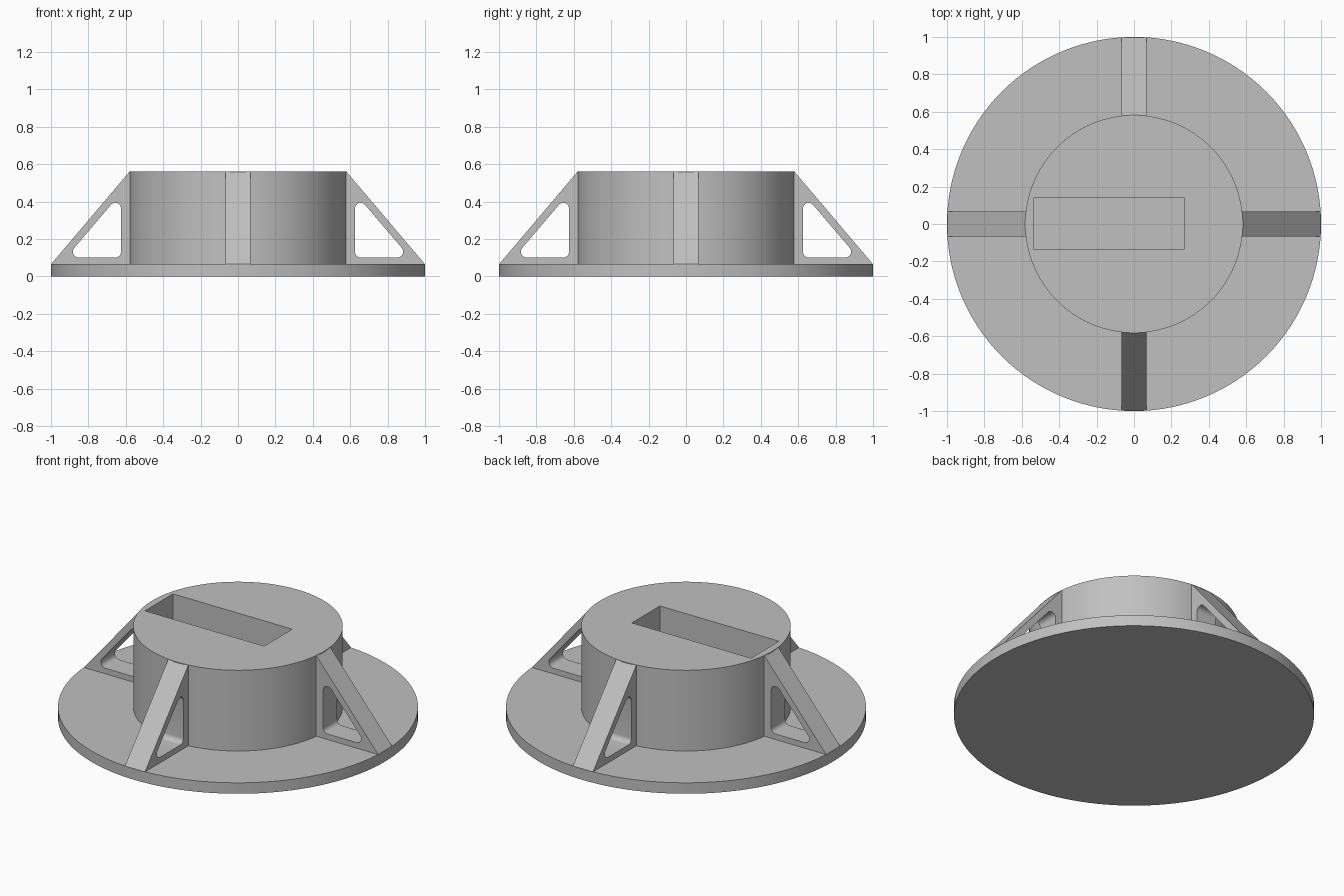
import bpy
import bmesh
from math import cos, sin, pi, radians
from mathutils import Matrix, Vector

old = bpy.data.objects.get("Cube")
if old:
    bpy.data.objects.remove(old, do_unlink=True)

grey = bpy.data.materials.new("plain_grey")
grey.use_nodes = True
GREY = (0.53, 0.53, 0.53, 1)
grey.diffuse_color = GREY
grey.node_tree.nodes["Principled BSDF"].inputs["Base Color"].default_value = GREY

PLATE_TOP, TOP = 0.067, 0.562
DRUM_R, RIB_HALF = 0.582, 0.068


def add_object(name, bm):
    mesh = bpy.data.meshes.new(name)
    bmesh.ops.recalc_face_normals(bm, faces=bm.faces)
    bm.to_mesh(mesh)
    bm.free()
    mesh.materials.append(grey)
    obj = bpy.data.objects.new(name, mesh)
    bpy.context.collection.objects.link(obj)
    return obj


def smooth(obj):
    bpy.ops.object.select_all(action="DESELECT")
    obj.select_set(True)
    bpy.context.view_layer.objects.active = obj
    bpy.ops.object.shade_smooth_by_angle(angle=radians(30))


def cylinder(name, radius, z0, z1):
    bm = bmesh.new()
    bmesh.ops.create_cone(bm, cap_ends=True, segments=128, radius1=radius,
                          radius2=radius, depth=z1 - z0,
                          matrix=Matrix.Translation((0, 0, (z0 + z1) / 2)))
    return add_object(name, bm)


# Round base plate and central drum
plate = cylinder("base_plate", 1, 0, PLATE_TOP)
drum = cylinder("drum", DRUM_R, PLATE_TOP - 0.03, TOP)

# Rectangular pocket sunk into the drum down to plate level
bm = bmesh.new()
bmesh.ops.create_cube(bm, size=1)
bmesh.ops.scale(bm, verts=bm.verts, vec=(0.808, 0.272, 1))
bmesh.ops.translate(bm, verts=bm.verts, vec=(-0.134, 0.003, PLATE_TOP + 0.5))
cutter = add_object("pocket_cutter", bm)
cut = drum.modifiers.new("pocket", "BOOLEAN")
cut.operation, cut.solver, cut.object = "DIFFERENCE", "EXACT", cutter
smooth(plate)
smooth(drum)
bpy.context.view_layer.objects.active = drum
bpy.ops.object.modifier_apply(modifier=cut.name)
bpy.data.objects.remove(cutter, do_unlink=True)

# Rib side outline and its rounded triangular window, as (radius, height)
outline = [(0.57, 0.06), (0.99, 0.06), (0.998, PLATE_TOP), (0.578, TOP), (0.57, 0.55)]
corner_r = 0.031
corners = [((0.656, 0.132), 180), ((0.852, 0.132), 270), ((0.656, 0.362), 40)]
spans = [90, 130, 140]
window = []
for ((cx, cz), start), span in zip(corners, spans):
    for i in range(9):
        a = radians(start + span * i / 8)
        window.append((cx + corner_r * cos(a), cz + corner_r * sin(a)))

curve = bpy.data.curves.new("rib_profile", "CURVE")
curve.dimensions, curve.fill_mode, curve.extrude = "2D", "BOTH", RIB_HALF
for loop in (outline, window):
    spline = curve.splines.new("POLY")
    spline.points.add(len(loop) - 1)
    for point, (x, z) in zip(spline.points, loop):
        point.co = (x, z, 0, 1)
    spline.use_cyclic_u = True
profile = bpy.data.objects.new("rib_profile", curve)
bpy.context.collection.objects.link(profile)
bpy.context.view_layer.update()
rib_mesh = bpy.data.meshes.new_from_object(
    profile.evaluated_get(bpy.context.evaluated_depsgraph_get()))
bpy.data.objects.remove(profile, do_unlink=True)

# Four ribs, one per quarter turn
for k, side in enumerate(("left", "back", "right", "front")):
    bm = bmesh.new()
    bm.from_mesh(rib_mesh)
    bmesh.ops.remove_doubles(bm, verts=bm.verts, dist=0.0001)
    bm.transform(Matrix.Rotation(k * pi / 2, 4, "Z") @ Matrix.Rotation(pi / 2, 4, "X"))
    smooth(add_object(side + "_rib", bm))
